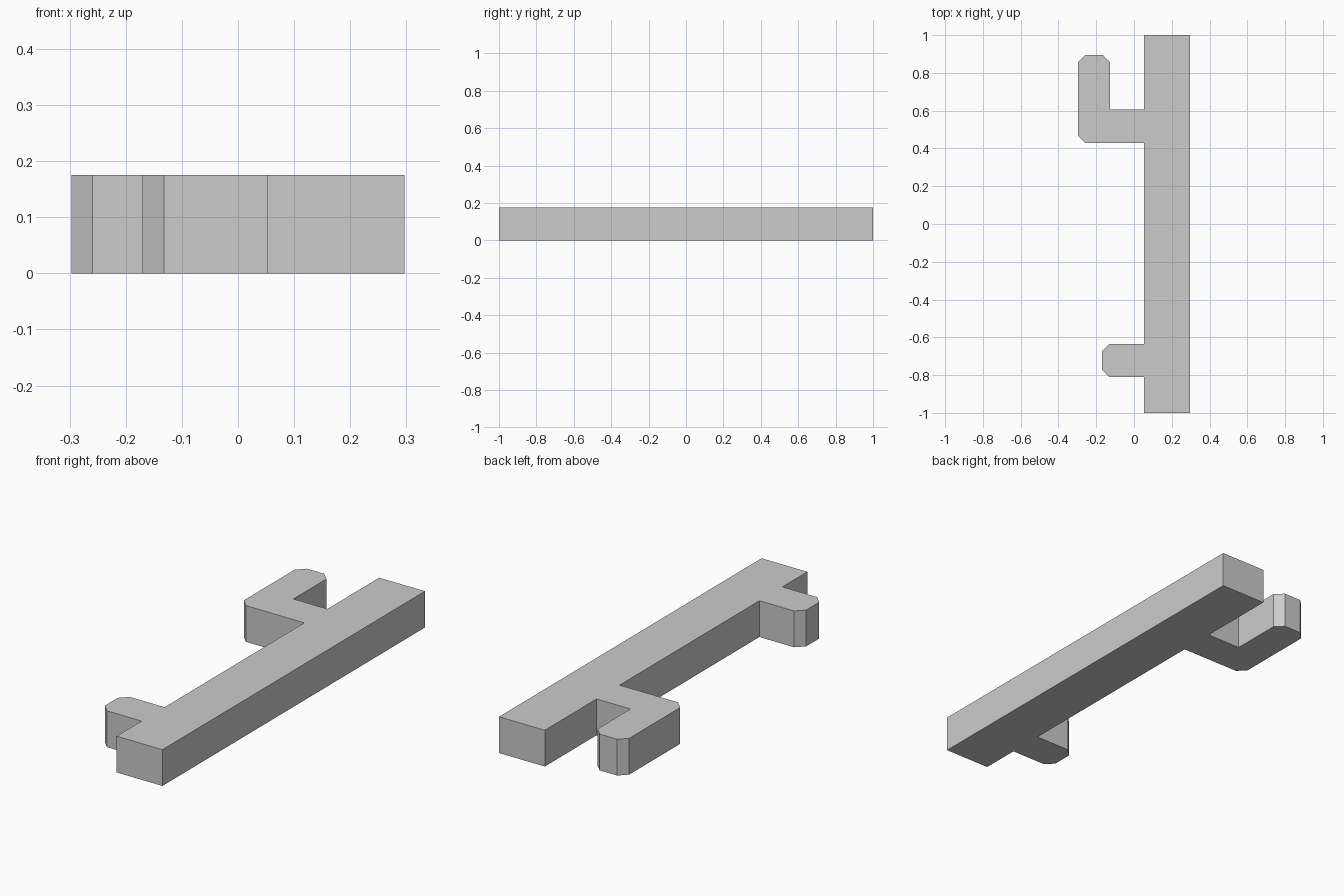
import bpy
import bmesh

HEIGHT = 0.175
CUT = 0.038              # corner chamfer
EDGE = 0.053             # inner side of the bar
SIDE = 0.297             # half width
PEG_X = -0.17            # tip of the short peg
PEG_Y = (-0.81, -0.635)
ARM_Y = (0.43, 0.605)
HOOK_X = -0.128          # inner side of the hook
HOOK_Y = 0.895           # tip of the hook

cube = bpy.data.objects.get("Cube")
if cube:
    bpy.data.objects.remove(cube, do_unlink=True)

grey = bpy.data.materials.new("plain_grey")
grey.use_nodes = True
colour = (0.6, 0.6, 0.6, 1)
grey.diffuse_color = colour
grey.node_tree.nodes["Principled BSDF"].inputs["Base Color"].default_value = colour


def extruded_part(name, outline, height, material):
    """Raise a closed outline into a solid standing on the ground."""
    bm = bmesh.new()
    base = bm.faces.new([bm.verts.new((x, y, 0)) for x, y in outline])
    raised = bmesh.ops.extrude_face_region(bm, geom=[base], use_keep_orig=True)
    top = [v for v in raised["geom"] if isinstance(v, bmesh.types.BMVert)]
    bmesh.ops.translate(bm, verts=top, vec=(0, 0, height))
    bmesh.ops.recalc_face_normals(bm, faces=bm.faces)
    mesh = bpy.data.meshes.new(name)
    bm.to_mesh(mesh)
    bm.free()
    mesh.materials.append(material)
    part = bpy.data.objects.new(name, mesh)
    bpy.context.collection.objects.link(part)
    return part


# Straight bar
bar = [(EDGE, 1), (SIDE, 1), (SIDE, -1), (EDGE, -1)]
# Short peg with two chamfered corners
peg = [(EDGE, PEG_Y[0]), (PEG_X + CUT, PEG_Y[0]), (PEG_X, PEG_Y[0] + CUT),
       (PEG_X, PEG_Y[1] - CUT), (PEG_X + CUT, PEG_Y[1]), (EDGE, PEG_Y[1])]
# Bent hook with a chamfered elbow and tip
hook = [(EDGE, ARM_Y[0]), (-SIDE + CUT, ARM_Y[0]), (-SIDE, ARM_Y[0] + CUT),
        (-SIDE, HOOK_Y - CUT), (-SIDE + CUT, HOOK_Y), (HOOK_X - CUT, HOOK_Y),
        (HOOK_X, HOOK_Y - CUT), (HOOK_X, ARM_Y[1]), (EDGE, ARM_Y[1])]

extruded_part("bar_with_peg_and_hook", bar + peg + hook, HEIGHT, grey)
